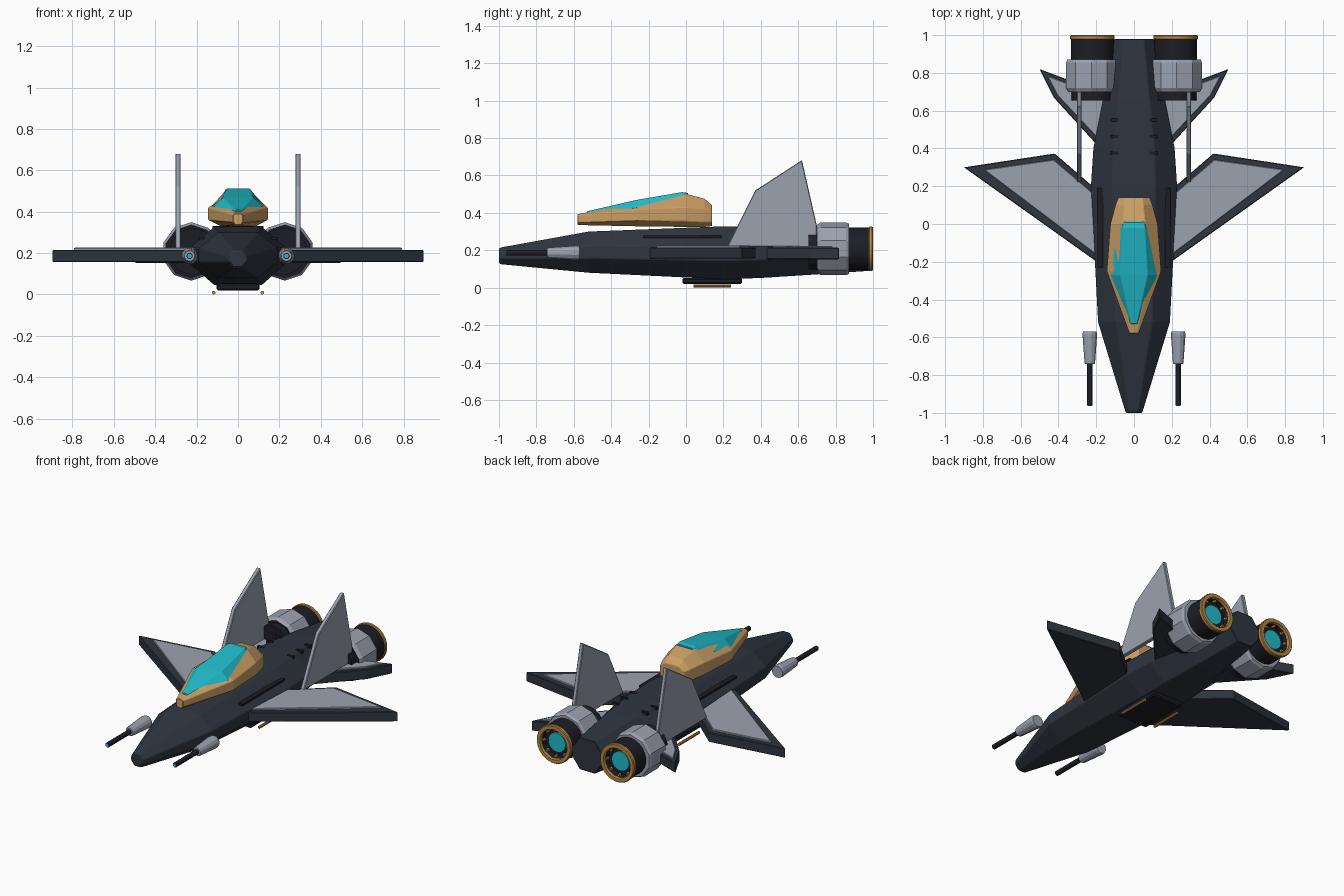
import bpy, bmesh, math

if "Cube" in bpy.data.objects:
    bpy.data.objects.remove(bpy.data.objects["Cube"])


def material(name, rgb):
    m = bpy.data.materials.new(name)
    m.diffuse_color = (*rgb, 1)
    m.use_nodes = True
    m.node_tree.nodes["Principled BSDF"].inputs["Base Color"].default_value = m.diffuse_color
    return m


HULL = material("hull slate", (0.028, 0.036, 0.050))
DARK = material("dark metal", (0.012, 0.012, 0.019))
GREY = material("light grey", (0.33, 0.36, 0.43))
GOLD = material("gold", (0.60, 0.35, 0.13))
BRONZE = material("bronze", (0.48, 0.25, 0.06))
TEAL = material("teal glow", (0.015, 0.50, 0.60))


def build(name, rings, mats, caps=True, closed=False, bevel=0, smooth=False):
    """Skin a list of equal-length point rings into one object."""
    bm = bmesh.new()
    rows = [[bm.verts.new(p) for p in ring] for ring in rings]
    n = len(rows[0])
    pairs = list(zip(rows, rows[1:]))
    if closed:
        pairs.append((rows[-1], rows[0]))
    for a, b in pairs:
        for i in range(n):
            bm.faces.new((a[i], a[(i + 1) % n], b[(i + 1) % n], b[i]))
    if caps and not closed:
        bm.faces.new(rows[0])
        bm.faces.new(rows[-1])
    bmesh.ops.recalc_face_normals(bm, faces=bm.faces)
    me = bpy.data.meshes.new(name)
    bm.to_mesh(me)
    bm.free()
    for m in mats:
        me.materials.append(m)
    ob = bpy.data.objects.new(name, me)
    bpy.context.collection.objects.link(ob)
    if bevel:
        mod = ob.modifiers.new("edge bevel", 'BEVEL')
        mod.width, mod.segments = bevel, 1
    if smooth:
        bpy.ops.object.select_all(action='DESELECT')
        bpy.context.view_layer.objects.active = ob
        ob.select_set(True)
        bpy.ops.object.shade_smooth_by_angle(angle=math.radians(35))
    return ob


def slab(name, outline, z0, z1, mat, bevel=0.004):
    return build(name, [[(x, y, z) for x, y in outline] for z in (z0, z1)], [mat], bevel=bevel)


def box(name, c, size, mat, bevel=0):
    (x, y, z), (a, b, h) = c, [v / 2 for v in size]
    pts = [(x - a, y - b), (x + a, y - b), (x + a, y + b), (x - a, y + b)]
    return slab(name, pts, z - h, z + h, mat, bevel)


def lathe(name, profile, cx, cz, mat, sides=20, closed=False, smooth=True):
    """Turn (radius, y) points about a fore-aft axis."""
    rings = []
    for r, y in profile:
        angles = [2 * math.pi * (i + 0.5) / sides for i in range(sides)]
        rings.append([(cx + r * math.cos(a), y, cz + r * math.sin(a)) for a in angles])
    return build(name, rings, [mat], closed=closed, smooth=smooth)


# Fuselage: octagonal stations (y, half width, bottom, top)
rings = []
for y, w, zb, zt in [(-1, .042, .13, .21), (-.985, .048, .125, .216), (-.52, .19, .08, .30),
                     (.2, .228, .045, .328), (.4, .215, .052, .328), (.65, .165, .068, .32),
                     (.98, .105, .09, .29)]:
    mid, h = (zb + zt) / 2, (zt - zb) / 2
    half = [(w * .5, zb), (w, mid - h * .3), (w, mid + h * .3), (w * .5, zt)]
    rings.append([(x, y, z) for x, z in half] + [(-x, y, z) for x, z in reversed(half)])
build("fuselage", rings, [HULL], bevel=.004)

# Cockpit tub: stations (y, bottom w, side w, top w, bottom, low side, high side, top)
rings = []
for y, wb, w, wt, zb, z1, z2, zt in [
        (-.58, .015, .024, .015, .335, .35, .385, .393),
        (-.25, .08, .144, .085, .328, .36, .42, .452),
        (.0, .075, .125, .06, .325, .355, .43, .502),
        (.10, .065, .098, .05, .325, .35, .42, .475),
        (.14, .05, .083, .045, .33, .35, .415, .44)]:
    half = [(wb, zb), (w, z1), (w, z2), (wt, zt)]
    rings.append([(x, y, z) for x, z in half] + [(-x, y, z) for x, z in reversed(half)])
build("cockpit_tub", rings, [GOLD], bevel=.003)

# Canopy glass sits proud of the tub: (y, base w, top w, base z, top z)
rings = []
for y, w, wt, z, zt in [(-.53, .028, .014, .385, .408), (-.27, .125, .072, .425, .468),
                        (-.02, .09, .058, .455, .511), (.012, .066, .05, .48, .506)]:
    rings.append([(-w, y, z), (w, y, z), (wt, y, zt), (-wt, y, zt)])
build("canopy_glass", rings, [TEAL], bevel=.003)

# Belly hatch
box("belly_hatch", (0, .14, .036), (.21, .32, .033), DARK, .008)

for s, side in ((-1, "left"), (1, "right")):
    def flip(pts):
        return [(s * x, y) for x, y in pts]

    # Main wing and its top panel
    slab(side + "_wing", flip([(.19, -.205), (.90, .30), (.42, .373), (.19, .175)]), .156, .216, HULL)
    slab(side + "_wing_panel", flip([(.19, -.17), (.795, .287), (.425, .340), (.19, .14)]),
         .21, .226, GREY, .003)

    # Tailplane and its top panel
    slab(side + "_tailplane", flip([(.17, .39), (.425, .67), (.50, .82), (.34, .76), (.15, .74)]),
         .152, .214, HULL)
    slab(side + "_tailplane_panel", flip([(.17, .43), (.405, .68), (.46, .785), (.34, .74), (.15, .72)]),
         .21, .223, GREY, .003)

    # Upright fin
    prof = [(.22, .22), (.37, .52), (.62, .682), (.70, .33), (.70, .22)]
    build(side + "_fin", [[(s * x, y, z) for y, z in prof] for x in (.277, .303)], [GREY], bevel=.004)

    # Engine: intake, cowling with dark front, nozzle, glow
    cx, cz = s * .22, .208
    lathe(side + "_intake", [(.112, .655), (.112, .72)], cx, cz, DARK)
    cowl = lathe(side + "_cowling", [(.128, .70), (.141, .72), (.141, .855), (.133, .872)],
                 s * .226, cz, GREY, sides=10, smooth=False)
    cowl.data.materials.append(DARK)
    for f in cowl.data.polygons:
        if f.normal.y < -.6:
            f.material_index = 1
    lathe(side + "_nozzle", [(.114, .86), (.114, .985), (.09, .985), (.085, .95), (.085, .86)],
          cx, cz, DARK, 24, closed=True)
    lathe(side + "_nozzle_back_wall", [(.088, .94), (.088, .955)], cx, cz, DARK, 24)
    lathe(side + "_nozzle_ring", [(.112, .975), (.119, .98), (.119, .995), (.115, 1), (.094, 1), (.09, .98)],
          cx, cz, BRONZE, 24, closed=True)
    lathe(side + "_engine_glow", [(.06, .95), (.06, .966)], cx, cz, TEAL, 20)
    for i in range(8):
        a = math.pi * i / 4
        box(f"{side}_nozzle_stud_{i}", (cx + .082 * math.cos(a), .972, cz + .082 * math.sin(a)),
            (.013, .02, .013), BRONZE)

    # Forward gun: housing, barrel, glowing muzzle
    gx, gz = s * .234, .186
    lathe(side + "_gun_housing", [(.025, -.742), (.029, -.735), (.04, -.585), (.037, -.57)],
          gx, gz, GREY, 12, smooth=False)
    lathe(side + "_gun_barrel", [(.015, -.96), (.015, -.73)], gx, gz, DARK, 12)
    lathe(side + "_gun_muzzle", [(.011, -.963), (.011, -.95)], gx, gz, TEAL, 12)

    # Belly rail
    lathe(side + "_belly_rail", [(.009, .04), (.009, .24)], s * .118, .009, BRONZE, 8)

    # Spine vents and shoulder slit
    for i, y in enumerate((.375, .463, .55)):
        box(f"{side}_spine_vent_{i}", (s * .103, y, .322), (.042, .016, .018), DARK)
    box(side + "_shoulder_slit", (s * .178, -.02, .272), (.03, .42, .012), DARK)
